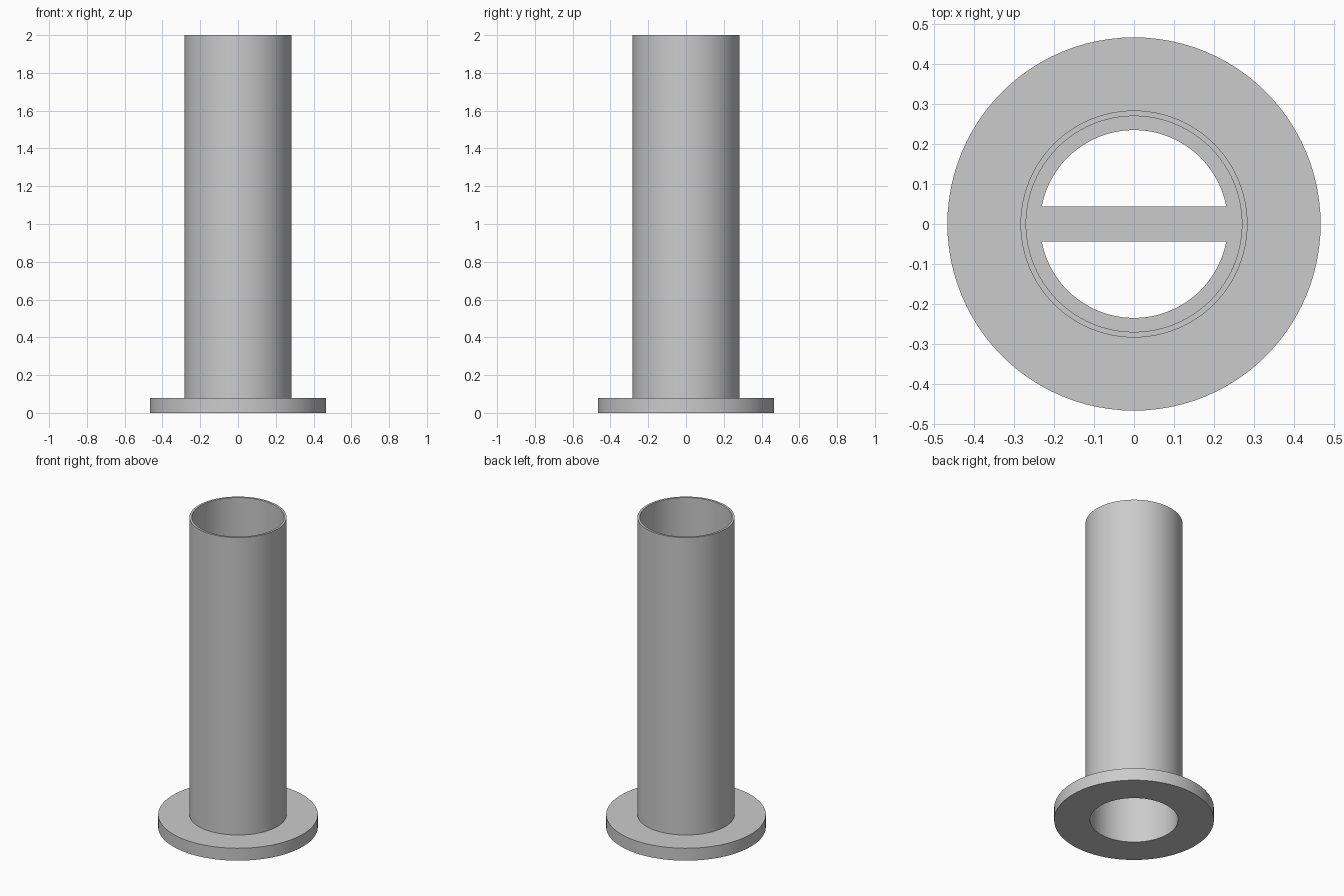
import bpy, bmesh, math

cube = bpy.data.objects.get("Cube")
if cube:
    bpy.data.objects.remove(cube, do_unlink=True)

SEGMENTS = 96
FLANGE_R, FLANGE_TOP = 0.467, 0.08
TUBE_R, TUBE_TOP = 0.284, 2.0
UPPER_BORE, LOWER_BORE, LEDGE_BORE = 0.27, 0.257, 0.235
LEDGE_LOW, LEDGE_TOP = 0.45, 0.53
BAR_HALF = 0.044

grey = bpy.data.materials.new("plain grey")
grey.use_nodes = True
colour = (0.6, 0.6, 0.6, 1)
grey.diffuse_color = colour
grey.node_tree.nodes["Principled BSDF"].inputs["Base Color"].default_value = colour


def finish(bm, name):
    bmesh.ops.recalc_face_normals(bm, faces=bm.faces)
    mesh = bpy.data.meshes.new(name)
    bm.to_mesh(mesh)
    bm.free()
    mesh.materials.append(grey)
    obj = bpy.data.objects.new(name, mesh)
    bpy.context.collection.objects.link(obj)
    bpy.ops.object.select_all(action='DESELECT')
    obj.select_set(True)
    bpy.context.view_layer.objects.active = obj
    bpy.ops.object.shade_smooth_by_angle(angle=math.radians(30))
    return obj


def revolve(name, profile):
    """Spin a closed (radius, height) profile around z."""
    bm = bmesh.new()
    verts = [bm.verts.new((r, 0, z)) for r, z in profile]
    edges = [bm.edges.new((v, verts[i - 1])) for i, v in enumerate(verts)]
    bmesh.ops.spin(bm, geom=verts + edges, cent=(0, 0, 0), axis=(0, 0, 1),
                   angle=math.tau, steps=SEGMENTS)
    bmesh.ops.remove_doubles(bm, verts=bm.verts, dist=1e-5)
    return finish(bm, name)


# Flanged tube with an inner ledge
revolve("flanged_tube", [
    (LOWER_BORE, 0), (FLANGE_R, 0), (FLANGE_R, FLANGE_TOP),
    (TUBE_R, FLANGE_TOP), (TUBE_R, TUBE_TOP), (UPPER_BORE, TUBE_TOP),
    (UPPER_BORE, LEDGE_TOP), (LEDGE_BORE, LEDGE_TOP),
    (LEDGE_BORE, LEDGE_LOW), (LOWER_BORE, LEDGE_LOW)])

# Bar across the ledge opening, its ends sunk into the ledge
bm = bmesh.new()
bmesh.ops.create_cube(bm, size=1)
bmesh.ops.scale(bm, vec=(2 * LEDGE_BORE + 0.01, 2 * BAR_HALF, LEDGE_TOP - LEDGE_LOW),
                verts=bm.verts)
bmesh.ops.translate(bm, vec=(0, 0, (LEDGE_LOW + LEDGE_TOP) / 2), verts=bm.verts)
finish(bm, "cross_bar")
